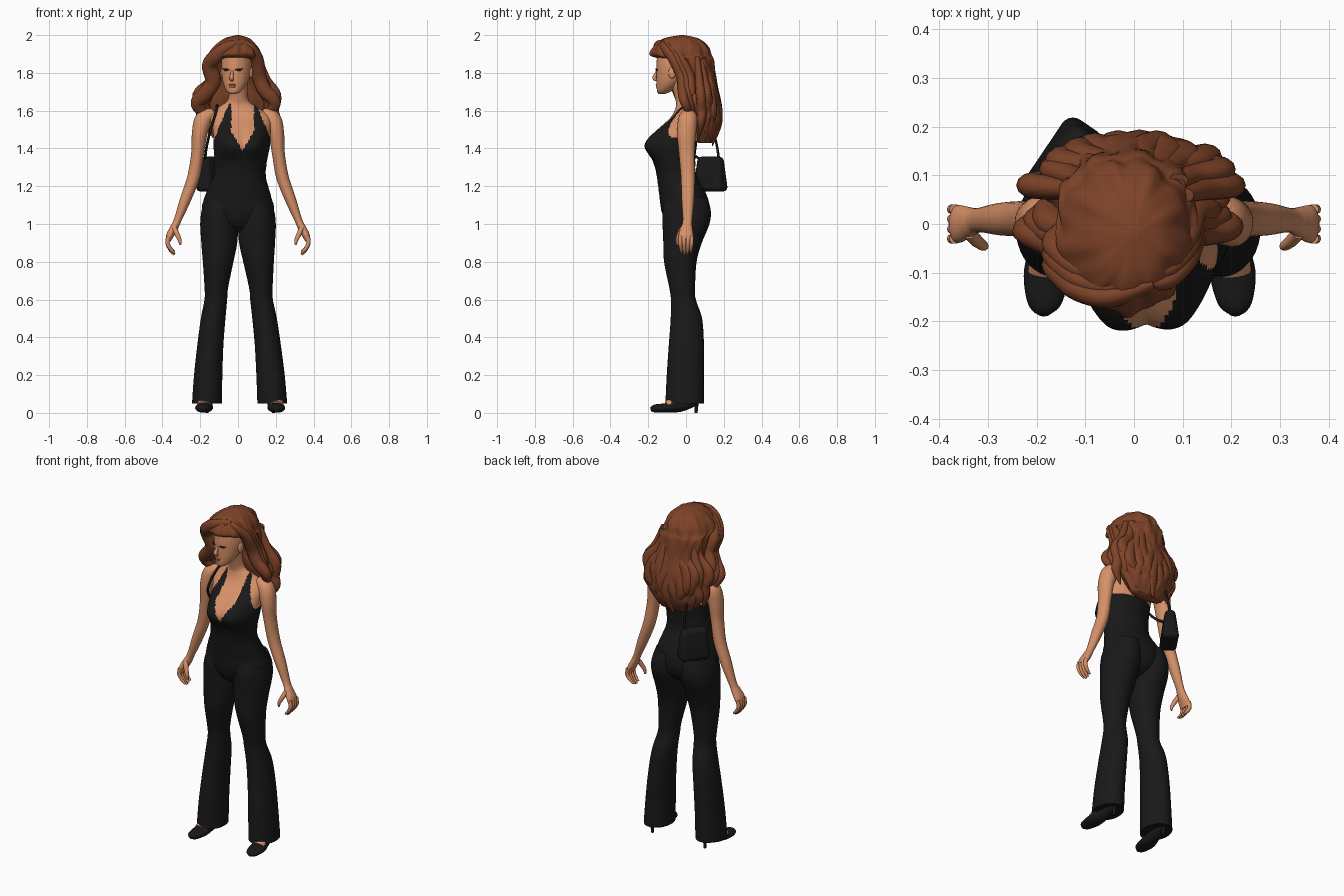
import bpy, bmesh, math, random
from mathutils import Vector, Matrix

random.seed(4)
cube = bpy.data.objects.get("Cube")
if cube:
    bpy.data.objects.remove(cube)

def material(name, *rgb):
    m = bpy.data.materials.new(name)
    m.use_nodes = True
    m.diffuse_color = (*rgb, 1)
    bsdf = next(n for n in m.node_tree.nodes if n.type == 'BSDF_PRINCIPLED')
    bsdf.inputs["Base Color"].default_value = (*rgb, 1)
    return m

SKIN = material("skin", .68, .285, .14)
BLACK = material("black fabric", .0095, .0095, .0095)
HAIR = material("auburn hair", .208, .056, .021)
LIPS = material("lips", .45, .16, .1)
DARK = material("dark eye", .05, .02, .013)

def finish(name, bm, mats, rule=None):
    bmesh.ops.recalc_face_normals(bm, faces=bm.faces)
    if rule:
        for f in bm.faces:
            f.material_index = rule(f.calc_center_median())
    mesh = bpy.data.meshes.new(name)
    bm.to_mesh(mesh)
    bm.free()
    for m in mats:
        mesh.materials.append(m)
    ob = bpy.data.objects.new(name, mesh)
    bpy.context.collection.objects.link(ob)
    bpy.ops.object.select_all(action='DESELECT')
    ob.select_set(True)
    bpy.context.view_layer.objects.active = ob
    bpy.ops.object.shade_smooth_by_angle(angle=math.radians(60))

def spline(keys, steps):
    """Smooth interpolation through rows of numbers."""
    out, last = [], len(keys) - 1
    for i in range(last):
        rows = [keys[min(max(j, 0), last)] for j in range(i - 1, i + 3)]
        for t in (k / steps for k in range(steps)):
            out.append([.5 * (2 * q + (r - p) * t + (2 * p - 5 * q + 4 * r - s) * t * t
                              + (3 * q - p - 3 * r + s) * t ** 3) for p, q, r, s in zip(*rows)])
    return out + [list(keys[-1])]

def sweep(name, keys, mats, n=24, steps=6, flat=False, ref=(1, 0, 0), side=1, drift=0,
          shape=None, rule=None, matrix=Matrix()):
    """Skin elliptical rings (x, y, z, radius, radius) along a path."""
    rows = spline([(side * k[0] + drift * (1 - k[2]), *k[1:]) for k in keys], steps)
    centres = [Vector(r[:3]) for r in rows]
    bm = bmesh.new()
    rings = []
    for i, row in enumerate(rows):
        u, v = Vector((1, 0, 0)), Vector((0, 1, 0))
        if not flat:
            t = (centres[min(i + 1, len(rows) - 1)] - centres[max(i - 1, 0)]).normalized()
            u = Vector(ref)
            u = (u - t * u.dot(t)).normalized()
            v = t.cross(u)
        ring = []
        for a in (math.tau * j / n for j in range(n)):
            off = u * (math.cos(a) * max(row[3], .001)) + v * (math.sin(a) * max(row[4], .001))
            co = shape(centres[i], off, a) if shape else centres[i] + off
            ring.append(bm.verts.new(matrix @ co))
        rings.append(ring)
    for lo, hi in zip(rings, rings[1:]):
        for j in range(n):
            bm.faces.new((lo[j], lo[(j + 1) % n], hi[(j + 1) % n], hi[j]))
    bm.faces.new(rings[0])
    bm.faces.new(rings[-1])
    finish(name, bm, mats, rule)

def ball(name, centre, size, mat, matrix):
    bm = bmesh.new()
    bmesh.ops.create_uvsphere(bm, u_segments=20, v_segments=12, radius=1, matrix=(
        matrix @ Matrix.Translation(centre) @ Matrix.Diagonal((*size, 1))))
    finish(name, bm, [mat])

def lock(name, pts, r):
    """Tapered strand of hair."""
    n = len(pts)
    taper = [r * (.4 + .6 * math.sin(math.pi * (i + .5) / n)) for i in range(n - 1)] + [r * .1]
    sweep(name, [(*p, w * .75, w) for p, w in zip(pts, taper)], [HAIR], n=12, steps=5, ref=(0, 1, 0))

# Torso with halter top: bust and seat are soft bumps
def curves(c, off, a):
    p = c + off
    if off.y < 0:
        dx = abs(p.x - .025) - .07
        dx /= .065 if dx > 0 else .11
        dz = (p.z - 1.42) / (.085 if p.z > 1.42 else .07)
        p.y -= .064 * math.exp(-dx * dx - dz * dz)
    if p.z < 1.36:
        p += off * (.004 * math.sin(p.z * 130 + 2 * math.cos(a)))
    return p

def halter(c):
    x, z = abs(c.x - .024), c.z
    if c.y > -.005:
        return int(z < 1.435)
    neckline = z > 1.39 and x < .06 * min(1, (z - 1.39) / .1)
    armhole = z > 1.45 and x > .15 - .42 * (z - 1.45)
    return 0 if neckline or armhole or z > 1.64 else 1

sweep("torso", [
    (0, -.01, .955, .05, .04), (0, -.004, 1, .13, .1), (0, -.004, 1.07, .189, .126),
    (0, -.015, 1.15, .174, .126), (.008, -.048, 1.25, .14, .106), (.014, -.058, 1.33, .139, .107),
    (.02, -.052, 1.42, .15, .11), (.02, -.03, 1.5, .153, .1), (.01, 0, 1.57, .16, .075),
    (0, .008, 1.62, .1, .062), (0, 0, 1.66, .056, .056), (0, -.03, 1.76, .05, .054)],
    [SKIN, BLACK], n=112, steps=9, flat=True, shape=curves, rule=halter)

# Limbs, mirrored left and right
for side, tag in ((1, "left"), (-1, "right")):
    sweep(tag + "_trouser_leg", [
        (.085, .002, 1.14, .085, .112), (.097, .004, 1.07, .095, .127), (.1, 0, 1, .1, .124),
        (.1, -.018, .9, .095, .102), (.107, -.03, .8, .081, .086), (.118, -.02, .66, .062, .068),
        (.121, -.014, .6, .06, .066), (.136, .002, .5, .065, .083), (.152, .002, .36, .069, .093),
        (.165, -.004, .2, .075, .098), (.173, -.007, .05, .079, .102)],
        [BLACK], n=36, flat=True, side=side, drift=.009)
    sweep(tag + "_arm", [
        (.13, .02, 1.575, .035, .04), (.18, .01, 1.555, .047, .05), (.203, .003, 1.48, .041, .05),
        (.213, .004, 1.38, .034, .042), (.235, .01, 1.25, .033, .037), (.278, .01, 1.13, .029, .033),
        (.32, .008, 1.02, .02, .025), (.338, .004, .98, .021, .031), (.36, 0, .94, .02, .039),
        (.368, 0, .91, .012, .034)], [SKIN], side=side)
    for i in range(4):
        y, reach = -.03 + i * .02, .01 * abs(i - 1.3)
        sweep(f"{tag}_finger_{i + 1}", [
            (.368, y, .935, .012, .011), (.373, y, .9, .0115, .0105),
            (.358, y * .9, .862 + reach * .5, .01, .009), (.336, y * .8, .834 + reach, .006, .006)],
            [SKIN], n=10, steps=4, side=side)
    sweep(tag + "_thumb", [
        (.338, -.018, .98, .014, .014), (.322, -.036, .945, .013, .013),
        (.309, -.045, .915, .01, .01), (.305, -.045, .89, .005, .005)], [SKIN], n=10, side=side)
    step = .008 if side > 0 else .016
    sweep(tag + "_foot", [
        (.178, .015, .16, .034, .04), (.182, 0, .11, .036, .044), (.19, -.045, .07, .038, .036),
        (.196, -.1, .04, .037, .023)], [SKIN], side=side, drift=step)
    sweep(tag + "_shoe", [
        (.2, -.187, .018, .01, .01), (.2, -.165, .023, .034, .021), (.195, -.1, .027, .047, .026),
        (.186, -.03, .042, .036, .036), (.18, .04, .07, .032, .034), (.18, .068, .078, .012, .02)],
        [BLACK], side=side, drift=step)
    sweep(tag + "_shoe_heel", [(.18, .052, .075, .018, .02), (.18, .055, .035, .009, .01),
                               (.18, .053, 0, .008, .008)], [BLACK], n=12, side=side, drift=step)

# Head, turned a little towards its right
turn = Matrix.Translation((-.008, -.06, 1.81)) @ Matrix.Rotation(math.radians(-14), 4, 'Z')
sweep("head", [
    (0, -.07, -.122, .015, .015), (0, -.058, -.108, .038, .037), (0, -.033, -.07, .061, .064),
    (0, -.01, -.02, .075, .088), (0, 0, .04, .079, .097), (0, 0, .09, .068, .088),
    (0, 0, .125, .03, .04)], [SKIN], n=40, flat=True, matrix=turn)
sweep("nose", [(0, -.088, .015, .006, .006), (0, -.1, -.015, .008, .01), (0, -.111, -.037, .012, .011),
               (0, -.094, -.05, .009, .006)], [SKIN], n=16, matrix=turn)
ball("upper_lip", (0, -.093, -.073), (.021, .009, .006), LIPS, turn)
ball("lower_lip", (0, -.091, -.083), (.018, .01, .007), LIPS, turn)
for side, tag in ((1, "left"), (-1, "right")):
    ball(tag + "_eye", (side * .033, -.086, .004), (.014, .009, .005), DARK, turn)
    ball(tag + "_ear", (side * .079, .005, -.01), (.01, .02, .03), SKIN, turn)
    sweep(tag + "_lashes", [
        (.014, -.095, .004, .002, .002), (.033, -.095, .011, .003, .003),
        (.056, -.08, .01, .002, .002)], [DARK], n=8, ref=(0, 1, 0), side=side, matrix=turn)

# Hair: wavy main volume
def waves(c, off, a):
    return c + off * (1 + .035 * math.sin(9 * a + 18 * c.z) + .02 * math.sin(17 * a - 25 * c.z))

sweep("hair_volume", [
    (0, -.02, 2, .01, .012), (-.005, -.025, 1.98, .07, .095), (-.012, -.025, 1.935, .117, .145),
    (-.018, -.022, 1.89, .138, .157), (-.016, .035, 1.858, .14, .112), (-.01, .06, 1.75, .138, .1),
    (0, .08, 1.66, .2, .1), (0, .095, 1.57, .185, .085), (0, .105, 1.5, .15, .07),
    (0, .1, 1.43, .1, .035)], [HAIR], n=72, steps=8, flat=True, shape=waves)

# Front strands sweeping from the parting down each side of the face
for i in range(3):
    d = i * .022
    lock(f"right_front_lock_{i + 1}", [
        (.04, -.12 + d, 1.955), (-.05, -.15 + d, 1.94 - d * .3), (-.115, -.13 + d, 1.89),
        (-.15, -.085 + d, 1.84), (-.132, -.06 + d, 1.76), (-.165, -.04 + d, 1.7),
        (-.215 + d, -.015 + d, 1.645), (-.195 + d, .01 + d, 1.59), (-.225 + d, .02 + d, 1.54)], .042)
    lock(f"left_front_lock_{i + 1}", [
        (.02, -.12 + d, 1.955), (.065, -.115 + d, 1.93), (.1, -.07 + d, 1.875),
        (.113, -.025 + d, 1.78), (.14, -.018 + d, 1.71), (.19 - d, -.01 + d, 1.655),
        (.18 - d, .01 + d, 1.61), (.13, .02 + d, 1.57)], .038)

# Back strands ending in loose tips
levels = [(1.88, .115, .115), (1.75, .13, .145), (1.66, .195, .165), (1.57, .195, .178),
          (1.5, .18, .17), (1.41, .155, .15)]
for i in range(13):
    u, phase = i / 6 - 1, random.uniform(0, math.tau)
    lift = random.uniform(0, .04) + .05 * abs(u)
    lock(f"back_lock_{i + 1}", [
        (u * wide + .016 * math.sin(phase + 2 * j),
         .03 + (back - .04) * math.sqrt(1 - .85 * u * u), z + lift * j / 5)
        for j, (z, wide, back) in enumerate(levels)], .036)

# Shoulder bag: plump at the base, narrow at the top, rounded edges
bm = bmesh.new()
bmesh.ops.create_cube(bm, size=1)
for v in bm.verts:
    v.co.x *= .18 if v.co.z < 0 else .15
    v.co.y *= .1 if v.co.z < 0 else .055
    v.co.z *= .185
bmesh.ops.bevel(bm, geom=bm.edges[:], offset=.026, segments=5, profile=.5, affect='EDGES')
place = Matrix.Translation((-.143, .13, 1.265)) @ Matrix.Rotation(math.radians(56), 4, 'Z')
bmesh.ops.transform(bm, verts=bm.verts, matrix=place)
finish("shoulder_bag", bm, [BLACK])
sweep("bag_strap", [(*p, .007, .007) for p in (
    (-.175, .08, 1.34), (-.166, -.02, 1.41), (-.145, -.08, 1.5), (-.115, -.05, 1.6),
    (-.11, .03, 1.625), (-.105, .11, 1.56), (-.105, .155, 1.45), (-.11, .175, 1.34))], [BLACK], n=10)
